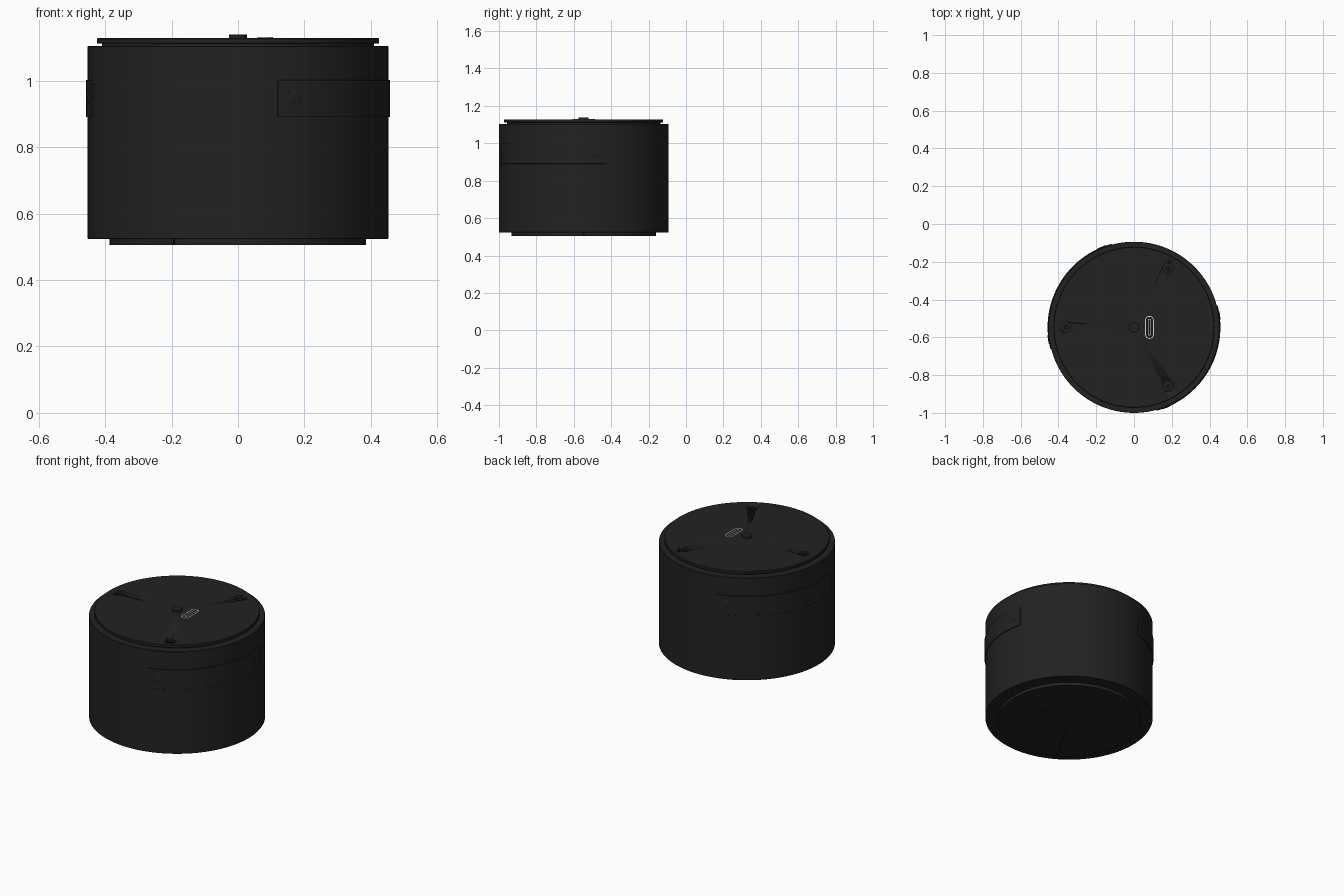
import bpy, bmesh, math
from mathutils import Matrix, Vector

if "Cube" in bpy.data.objects:
    bpy.data.objects.remove(bpy.data.objects["Cube"])

CY = -0.547           # axis of the drum in y
SEG = 128


def material(name, v):
    m = bpy.data.materials.new(name)
    m.diffuse_color = (v, v, v, 1)
    m.use_nodes = True
    m.node_tree.nodes["Principled BSDF"].inputs["Base Color"].default_value = m.diffuse_color
    return m


BLACK = material("matte black", 0.016)
DEEP = material("deep black", 0.008)
LIGHT = material("light metal", 0.65)


def finish(name, bm, mat, smooth=True):
    bmesh.ops.remove_doubles(bm, verts=bm.verts, dist=1e-6)
    bmesh.ops.recalc_face_normals(bm, faces=bm.faces)
    me = bpy.data.meshes.new(name)
    bm.to_mesh(me)
    bm.free()
    ob = bpy.data.objects.new(name, me)
    bpy.context.collection.objects.link(ob)
    me.materials.append(mat)
    if smooth:
        bpy.ops.object.select_all(action='DESELECT')
        ob.select_set(True)
        bpy.context.view_layer.objects.active = ob
        bpy.ops.object.shade_smooth_by_angle(angle=math.radians(30))
    return ob


def lathe(name, profile, mat, x=0, y=CY, seg=SEG, matrix=None):
    """Spin an (r, z) profile about a vertical axis; both ends lie on the axis."""
    bm = bmesh.new()
    vs = [bm.verts.new((r, 0, z)) for r, z in profile]
    es = [bm.edges.new(p) for p in zip(vs, vs[1:])]
    bmesh.ops.spin(bm, geom=vs + es, axis=(0, 0, 1), cent=(0, 0, 0),
                   angle=2 * math.pi, steps=seg, use_merge=True)
    bm.transform(matrix or Matrix.Translation((x, y, 0)))
    return finish(name, bm, mat)


def sector(name, a0, a1, r0, r1, z0, z1, mat, steps=40, bevel=0.0):
    """Sweep a rectangular section around the drum axis from a0 to a1 degrees."""
    bm = bmesh.new()
    rings = []
    section = [(r0, z0), (r1 - bevel, z0), (r1, z0 + bevel),
               (r1, z1 - bevel), (r1 - bevel, z1), (r0, z1)]
    if bevel == 0:
        section = [(r0, z0), (r1, z0), (r1, z1), (r0, z1)]
    for i in range(steps + 1):
        a = math.radians(a0 + (a1 - a0) * i / steps)
        rings.append([bm.verts.new((r * math.cos(a), CY + r * math.sin(a), z))
                      for r, z in section])
    n = len(section)
    for p, q in zip(rings, rings[1:]):
        for k in range(n):
            bm.faces.new((p[k], p[(k + 1) % n], q[(k + 1) % n], q[k]))
    bm.faces.new(rings[0])
    bm.faces.new(rings[-1])
    return finish(name, bm, mat)


def pill(w, h, steps=12):
    """Outline of a slot that is long in y: w wide, h long."""
    r = w / 2
    pts = []
    for side, start in ((1, 0), (-1, math.pi)):
        for i in range(steps + 1):
            a = start + math.pi * i / steps
            pts.append((r * math.cos(a), side * (h / 2 - r) + r * math.sin(a)))
    return pts


def pill_solid(name, w, h, x, z0, z1, mat, inner=None):
    """Upright pill block, or a pill ring when inner sizes are given."""
    bm = bmesh.new()

    def loop(size, z):
        return [bm.verts.new((x + px, CY + py, z)) for px, py in pill(*size)]

    loops = [loop((w, h), z0), loop((w, h), z1)]
    if inner:
        loops += [loop(inner, z1), loop(inner, z0), loops[0]]
    else:
        bm.faces.new(loops[0])
        bm.faces.new(loops[1])
    n = len(loops[0])
    for p, q in zip(loops, loops[1:]):
        for k in range(n):
            bm.faces.new((p[k], p[(k + 1) % n], q[(k + 1) % n], q[k]))
    return finish(name, bm, mat)


# drum body
lathe("drum_body", [(0, 0.523), (0.451, 0.523), (0.453, 0.525),
                    (0.453, 1.102), (0.451, 1.104), (0, 1.104)], BLACK)

# base pad in three wedges with narrow seams
for i in range(3):
    a = i * 120
    sector(f"base_pad_{i + 1}", a + 0.35, a + 119.65, 0.004, 0.386, 0.505, 0.523, BLACK)

# lid with a recessed neck under it
lathe("lid_neck", [(0, 1.103), (0.41, 1.103), (0.41, 1.112), (0, 1.112)], BLACK)
lid = lathe("lid", [(0, 1.111), (0.423, 1.111), (0.425, 1.113),
                    (0.425, 1.126), (0.423, 1.128), (0, 1.128)], BLACK)

# screw recesses in the lid and the screws inside them
for i, deg in enumerate((60, 180, 300)):
    a = math.radians(deg)
    x, y = 0.36 * math.cos(a), CY + 0.36 * math.sin(a)
    cutter = lathe("recess_cutter", [(0, 1.114), (0.028, 1.114), (0.028, 1.15), (0, 1.15)],
                   BLACK, x, y, 32)
    cutter.hide_render = True
    mod = lid.modifiers.new("recess", 'BOOLEAN')
    mod.operation, mod.object, mod.solver = 'DIFFERENCE', cutter, 'EXACT'
    bpy.context.view_layer.objects.active = lid
    bpy.ops.object.modifier_apply(modifier=mod.name)
    bpy.data.objects.remove(cutter)
    lathe(f"lid_screw_{i + 1}", [(0, 1.113), (0.02, 1.113), (0.02, 1.119), (0.017, 1.121),
                                 (0.01, 1.121), (0.008, 1.117), (0, 1.117)], BLACK, x, y, 24)

# centre button
lathe("centre_button", [(0, 1.126), (0.027, 1.126), (0.027, 1.138),
                        (0.026, 1.139), (0, 1.139)], BLACK, seg=32)

# charging port: metal rim, dark floor and inner tongue
pill_solid("port_rim", 0.046, 0.122, 0.082, 1.124, 1.131, LIGHT, inner=(0.036, 0.112))
pill_solid("port_floor", 0.037, 0.113, 0.082, 1.124, 1.1285, DEEP)
pill_solid("port_tongue_rim", 0.018, 0.088, 0.082, 1.126, 1.130, LIGHT, inner=(0.011, 0.081))
pill_solid("port_tongue", 0.012, 0.082, 0.082, 1.126, 1.1298, DEEP)

# two curved carry straps, each with a rivet at both ends
for name, mid in (("right", -30), ("left", 150)):
    sector(f"{name}_strap", mid - 44.7, mid + 44.7, 0.448, 0.4575, 0.89, 1.002, BLACK,
           steps=48, bevel=0.001)
    for k, off in enumerate((-38, 38)):
        a = math.radians(mid + off)
        out = Vector((math.cos(a), math.sin(a), 0))
        m = Matrix.Translation(Vector((0, CY, 0.948)) + out * 0.456) @ \
            out.to_track_quat('Z', 'Y').to_matrix().to_4x4()
        lathe(f"{name}_strap_rivet_{k + 1}",
              [(0, -0.004), (0.023, -0.004), (0.023, 0.002), (0.019, 0.0035), (0, 0.004)],
              BLACK, seg=32, matrix=m)
